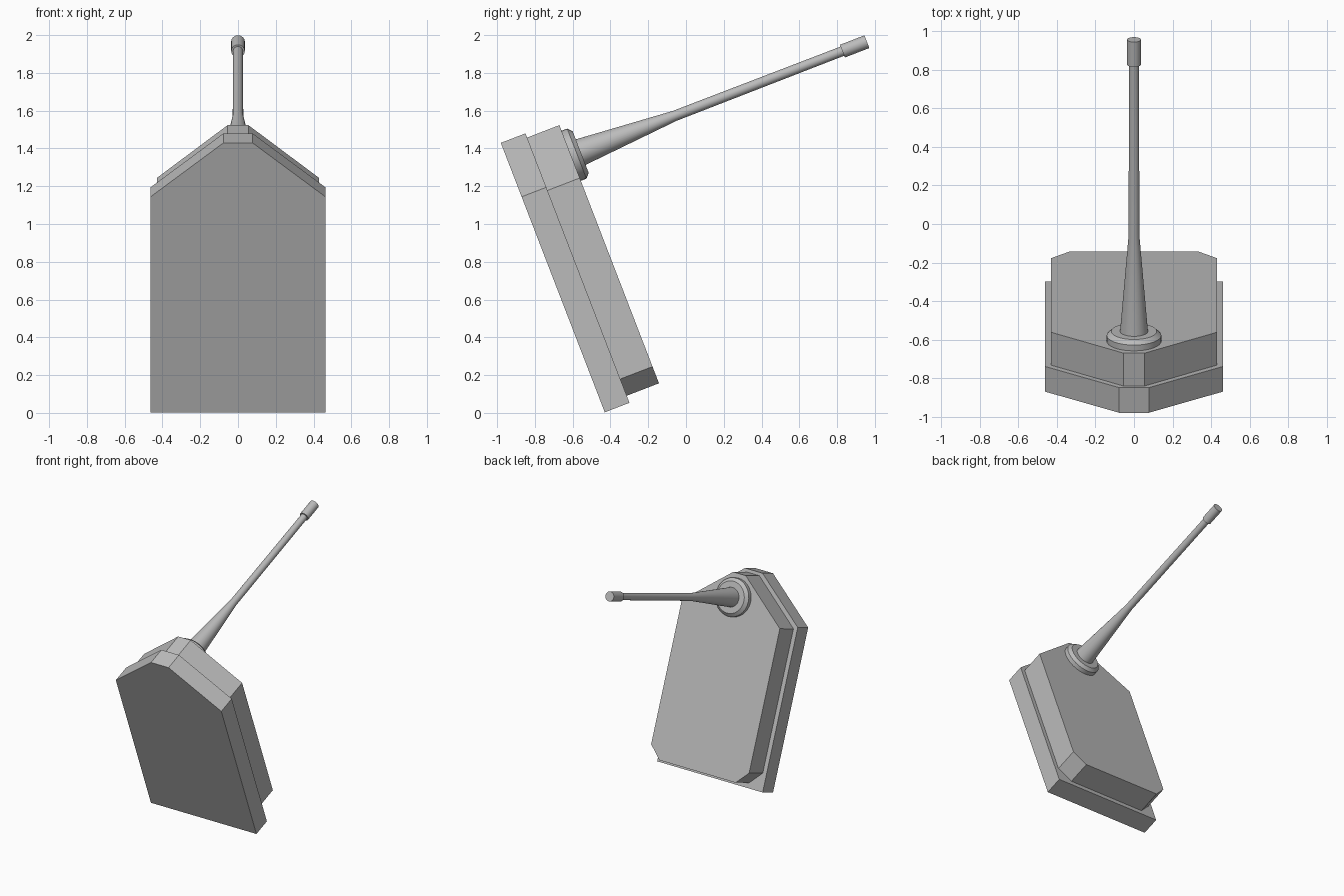
import bpy, bmesh, math
from mathutils import Matrix

cube = bpy.data.objects.get("Cube")
if cube:
    bpy.data.objects.remove(cube, do_unlink=True)

# Single grey material
grey = bpy.data.materials.new("plain grey")
grey.use_nodes = True
grey.diffuse_color = (0.5, 0.5, 0.5, 1)
grey.node_tree.nodes["Principled BSDF"].inputs["Base Color"].default_value = (0.5, 0.5, 0.5, 1)

# The whole device leans forward: local y is depth, local z is height
TILT = Matrix.Translation((0, -0.43, 0.003)) @ Matrix.Rotation(math.radians(21.1), 4, 'X')
AXIS_Z = 1.331


def finish(name, bm, smooth=False):
    bmesh.ops.recalc_face_normals(bm, faces=bm.faces)
    bm.transform(TILT)
    mesh = bpy.data.meshes.new(name)
    bm.to_mesh(mesh)
    bm.free()
    mesh.materials.append(grey)
    obj = bpy.data.objects.new(name, mesh)
    bpy.context.collection.objects.link(obj)
    if smooth:
        bpy.ops.object.select_all(action='DESELECT')
        obj.select_set(True)
        bpy.context.view_layer.objects.active = obj
        bpy.ops.object.shade_smooth_by_angle(angle=math.radians(25))
    return obj


def plate(name, half, y0, y1):
    """Mirror a half outline (x, z) and extrude it from depth y0 to y1."""
    outline = half + [(-x, z) for x, z in reversed(half)]
    bm = bmesh.new()
    face = bm.faces.new([bm.verts.new((x, y0, z)) for x, z in outline])
    ext = bmesh.ops.extrude_face_region(bm, geom=[face])
    verts = [v for v in ext["geom"] if isinstance(v, bmesh.types.BMVert)]
    bmesh.ops.translate(bm, verts=verts, vec=(0, y1 - y0, 0))
    return finish(name, bm)


def turned(name, profile, sides=32):
    """Turn a (radius, depth) profile around the antenna axis, with capped ends."""
    bm = bmesh.new()
    rings = []
    for r, y in profile:
        rings.append([bm.verts.new((r * math.cos(a), y, AXIS_Z + r * math.sin(a)))
                      for a in (2 * math.pi * i / sides for i in range(sides))])
    for lower, upper in zip(rings, rings[1:]):
        for i in range(sides):
            j = (i + 1) % sides
            bm.faces.new((lower[i], lower[j], upper[j], upper[i]))
    bm.faces.new(rings[0])
    bm.faces.new(rings[-1])
    return finish(name, bm, smooth=True)


# Body: wide front plate and narrower rear housing with clipped lower corners
plate("front_plate", [(0.463, 0), (0.463, 1.223), (0.077, 1.529)], 0, 0.14)
plate("rear_housing", [(0.335, 0.04), (0.43, 0.135), (0.43, 1.205), (0.055, 1.505)], 0.14, 0.323)

# Antenna: bevelled collar, tapered rod and end cap
turned("antenna_collar", [(0.142, 0.32), (0.142, 0.355), (0.118, 0.377)])
turned("antenna_rod", [(0.073, 0.37), (0.028, 0.91), (0.026, 1.89)])
turned("antenna_tip", [(0.036, 1.862), (0.036, 2.001)])
